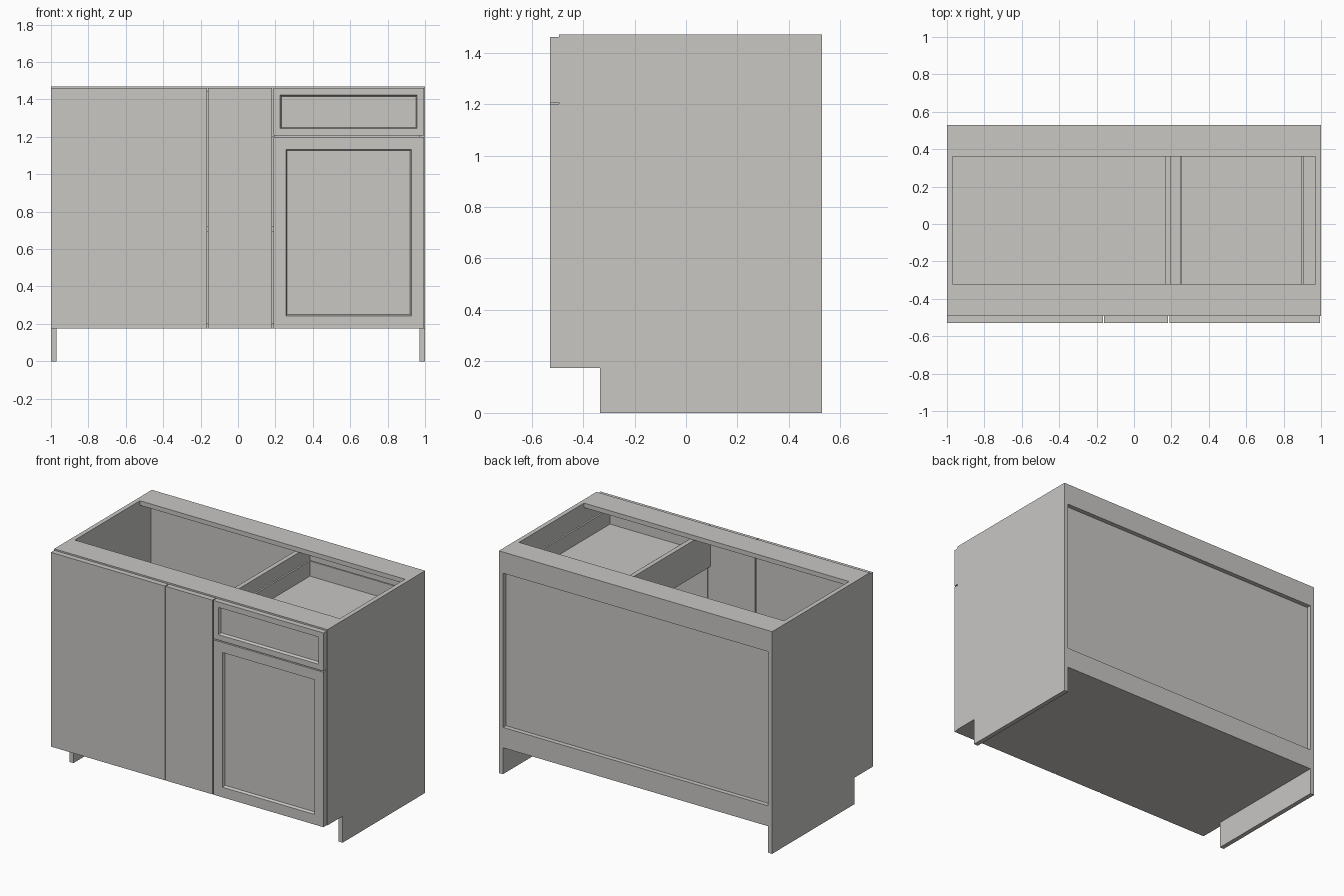
import bpy, bmesh

if "Cube" in bpy.data.objects:
    bpy.data.objects.remove(bpy.data.objects["Cube"])

grey = bpy.data.materials.new("cabinet grey")
grey.diffuse_color = (0.58, 0.57, 0.55, 1)
grey.use_nodes = True
grey.node_tree.nodes["Principled BSDF"].inputs["Base Color"].default_value = grey.diffuse_color


def finish(name, bm):
    bmesh.ops.recalc_face_normals(bm, faces=bm.faces)
    mesh = bpy.data.meshes.new(name)
    bm.to_mesh(mesh)
    bm.free()
    mesh.materials.append(grey)
    obj = bpy.data.objects.new(name, mesh)
    bpy.context.collection.objects.link(obj)
    return obj


def box_mesh(x, y, z):
    bm = bmesh.new()
    bmesh.ops.create_cube(bm, size=1)
    for v in bm.verts:
        v.co = [r[0] if c < 0 else r[1] for c, r in zip(v.co, (x, y, z))]
    return bm


def box(name, x, y, z):
    return finish(name, box_mesh(x, y, z))


def side_panel(name, x0, x1):
    """Upright side with a toe notch at the front."""
    outline = [(-0.335, 0), (BACK, 0), (BACK, TOP), (CARCASS, TOP), (CARCASS, FLOOR), (-0.335, FLOOR)]
    bm = bmesh.new()
    face = bm.faces.new([bm.verts.new((x0, y, z)) for y, z in outline])
    ext = bmesh.ops.extrude_face_region(bm, geom=[face])
    for v in ext["geom"]:
        if isinstance(v, bmesh.types.BMVert):
            v.co.x = x1
    finish(name, bm)


def framed_front(name, x, z, frame):
    """Front with a sunken centre panel and a narrow chamfer."""
    bm = box_mesh(x, (FRONT, CARCASS), z)
    bm.normal_update()
    face = min(bm.faces, key=lambda f: f.calc_center_median().y)
    bmesh.ops.inset_region(bm, faces=[face], thickness=frame)
    bmesh.ops.inset_region(bm, faces=[face], thickness=0.01, depth=-0.018)
    finish(name, bm)


FRONT, CARCASS, BACK = -0.528, -0.493, 0.528
FLOOR, TOP, T = 0.175, 1.47, 0.03
INNER = (-0.97, 0.97)

# Carcass
side_panel("left_side", -1, -0.97)
side_panel("right_side", 0.97, 1)
box("bottom_board", INNER, (CARCASS, BACK - T), (FLOOR, FLOOR + T))
box("front_top_rail", INNER, (CARCASS, -0.32), (TOP - T, TOP))
box("back_top_rail", INNER, (0.36, BACK), (TOP - T, TOP))
box("back_upper_rail", INNER, (BACK - T, BACK), (1.33, TOP - T))
box("back_lower_rail", INNER, (BACK - T, BACK), (FLOOR, 0.31))
box("back_panel", INNER, (0.476, BACK - T), (FLOOR + T, TOP - T))
box("shelf", INNER, (-0.44, 0.476), (0.69, 0.72))
box("drawer_divider", (0.165, 0.195), (CARCASS, 0.476), (1.2, TOP - T))

# Fronts
box("blind_panel", (-1, -0.166), (FRONT, CARCASS), (FLOOR, 1.46))
box("filler_panel", (-0.16, 0.183), (FRONT, CARCASS), (FLOOR, 1.46))
framed_front("door", (0.189, 0.995), (FLOOR, 1.2), 0.095)
framed_front("drawer_front", (0.189, 0.995), (1.207, 1.46), 0.052)

# Drawer box
dx, dy, dz = (0.245, 0.905), (CARCASS, 0.397), (1.25, 1.39)
W = 0.012
box("drawer_left_side", (dx[0], dx[0] + W), dy, dz)
box("drawer_right_side", (dx[1] - W, dx[1]), dy, dz)
inner = (dx[0] + W, dx[1] - W)
box("drawer_back", inner, (dy[1] - W, dy[1]), dz)
box("drawer_inner_front", inner, (dy[0], dy[0] + W), dz)
box("drawer_bottom", inner, (dy[0] + W, dy[1] - W), (1.278, 1.29))
